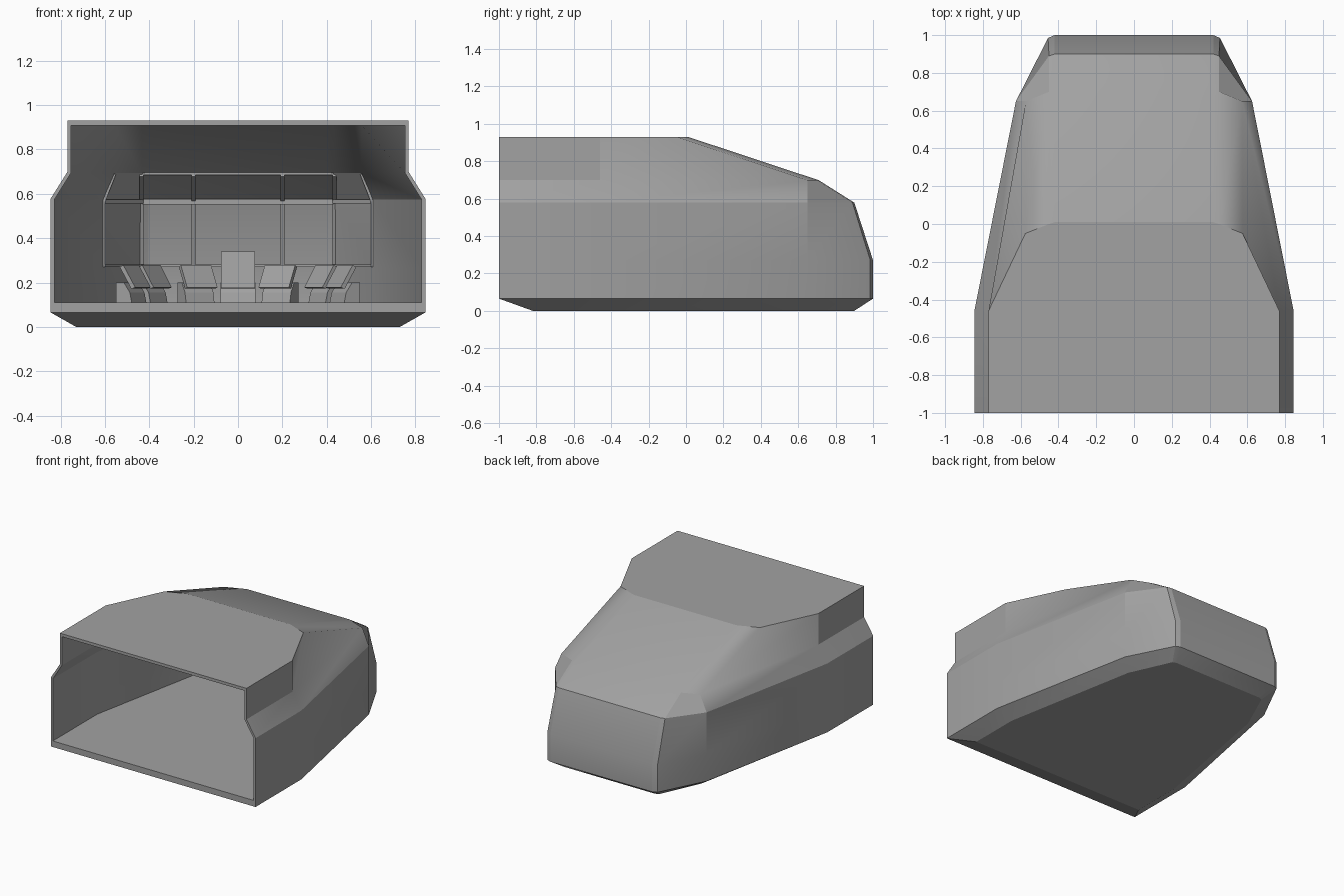
import bpy, bmesh
from math import radians
from mathutils import Vector, Matrix

if "Cube" in bpy.data.objects:
    bpy.data.objects.remove(bpy.data.objects["Cube"])

GREY = bpy.data.materials.new("hull_grey")
GREY.diffuse_color = (.36, .36, .36, 1)
GREY.use_nodes = True
GREY.node_tree.nodes["Principled BSDF"].inputs["Base Color"].default_value = GREY.diffuse_color


def finish(bm, name):
    bmesh.ops.recalc_face_normals(bm, faces=bm.faces)
    me = bpy.data.meshes.new(name)
    bm.to_mesh(me)
    bm.free()
    me.materials.append(GREY)
    ob = bpy.data.objects.new(name, me)
    bpy.context.collection.objects.link(ob)
    return ob


# Hull rings: height, then the right half plan from the open front to the nose
LOW = [(.845, -1), (.845, -.46), (.625, .65)]
OUTER = [
    (0, [(.73, -.82), (.73, -.44), (.54, .58), (.40, .89), (.37, .90)]),
    (.065, LOW + [(.455, .985), (.42, 1)]),
    (.27, LOW + [(.455, .985), (.42, 1)]),
    (.578, LOW + [(.45, .89), (.42, .90)]),
    (.698, [(.77, -1), (.77, -.46), (.572, .65), (.45, .70), (.42, .71)]),
    (.93, [(.77, -1), (.77, -.46), (.575, -.05), (.45, 0), (.42, .01)]),
]
INSET = .017
FLOOR, CEILING = .11, .908


def ring(bm, z, half):
    pts = half + [(-x, y) for x, y in reversed(half)]
    return [bm.verts.new((x, y, z)) for x, y in pts]


def skin(bm, rings):
    for a, b in zip(rings, rings[1:]):
        for i in range(len(a) - 1):
            bm.faces.new((a[i], a[i + 1], b[i + 1], b[i]))
    bm.faces.new(rings[0])
    bm.faces.new(rings[-1])


# Hull shell, open at the front, with inner lining and rim
bm = bmesh.new()
outer = [ring(bm, z, h) for z, h in OUTER]
inner = []
for k, (z, h) in enumerate(OUTER[1:]):
    zi = FLOOR if k == 0 else CEILING if k == 4 else z - .004
    inner.append(ring(bm, zi, [(x - INSET, y if y == -1 else y - INSET) for x, y in h]))
skin(bm, outer)
skin(bm, inner)
bm.faces.new((outer[0][0], outer[1][0], outer[1][-1], outer[0][-1]))
o = [r[0] for r in outer[1:]] + [r[-1] for r in reversed(outer[1:])]
n = [r[0] for r in inner] + [r[-1] for r in reversed(inner)]
for i in range(len(o)):
    j = (i + 1) % len(o)
    bm.faces.new((o[i], o[j], n[j], n[i]))

# Crisp edges everywhere except the roof shoulders, which blend into the windscreen slope
bm.normal_update()
bmesh.ops.recalc_face_normals(bm, faces=bm.faces)
soft = {frozenset((r[-2][i], r[-1][i])) for r in (outer, inner) for i in (2, 7)}
for f in bm.faces:
    f.smooth = True
for e in bm.edges:
    e.smooth = frozenset(e.verts) in soft or e.calc_face_angle(0) < radians(18)
finish(bm, "hull_shell")


def strut(name, p, q, w=.018):
    p, q = Vector(p), Vector(q)
    d = q - p
    rot = d.to_track_quat('Z', 'Y').to_matrix().to_4x4()
    bm = bmesh.new()
    bmesh.ops.create_cube(bm, size=1, matrix=Matrix.Translation((p + q) / 2) @ rot
                          @ Matrix.Diagonal((w, w, d.length, 1)))
    finish(bm, name)


# Window frame inside the nose
for x in (-.435, -.2, .2, .435):
    strut("lower_window_bar", (x, .970, .275), (x, .875, .565))
    strut("upper_window_bar", (x, .875, .57), (x, .69, .685))
strut("window_sill", (-.43, .968, .275), (.43, .968, .275), .012)
strut("window_crossbar", (-.43, .872, .565), (.43, .872, .565), .024)
strut("window_header", (-.43, .69, .69), (.43, .69, .69), .012)
for s in (-1, 1):
    strut("side_sill", (s * .43, .96, .275), (s * .605, .63, .275), .012)
    strut("side_crossbar", (s * .43, .87, .565), (s * .605, .63, .565))
    strut("side_post", (s * .605, .63, .275), (s * .605, .63, .565), .012)
    strut("side_upper_post", (s * .605, .63, .565), (s * .556, .63, .69), .012)


def prism(bm, profile, w, mat):
    a = [bm.verts.new(mat @ Vector((-w / 2, y, z))) for y, z in profile]
    b = [bm.verts.new(mat @ Vector((w / 2, y, z))) for y, z in profile]
    bm.faces.new(a)
    bm.faces.new(b)
    for i in range(len(a)):
        j = (i + 1) % len(a)
        bm.faces.new((a[i], a[j], b[j], b[i]))


# Control consoles following the nose wall: stepped base and leaning panel
BASE = [(-.01, .11), (.07, .11), (.07, .20), (.03, .20), (0, .155)]
PANEL = [(-.03, .178), (.03, .278), (.05, .272), (-.01, .172)]
for x, y, ang in ((.175, .84, 28), (.365, .79, 58), (.455, .62, 63)):
    for s in (-1, 1):
        mat = Matrix.Translation((s * x, y, 0)) @ Matrix.Rotation(radians(-s * ang), 4, 'Z')
        bm = bmesh.new()
        prism(bm, BASE, .145, mat)
        prism(bm, PANEL, .155, mat)
        finish(bm, "console")

# Centre console with its taller display
bm = bmesh.new()
mat = Matrix.Translation((0, .86, 0))
prism(bm, BASE, .16, mat)
prism(bm, [(-.04, .175), (-.01, .34), (.015, .335), (-.01, .172)], .155, mat)
finish(bm, "centre_console")
